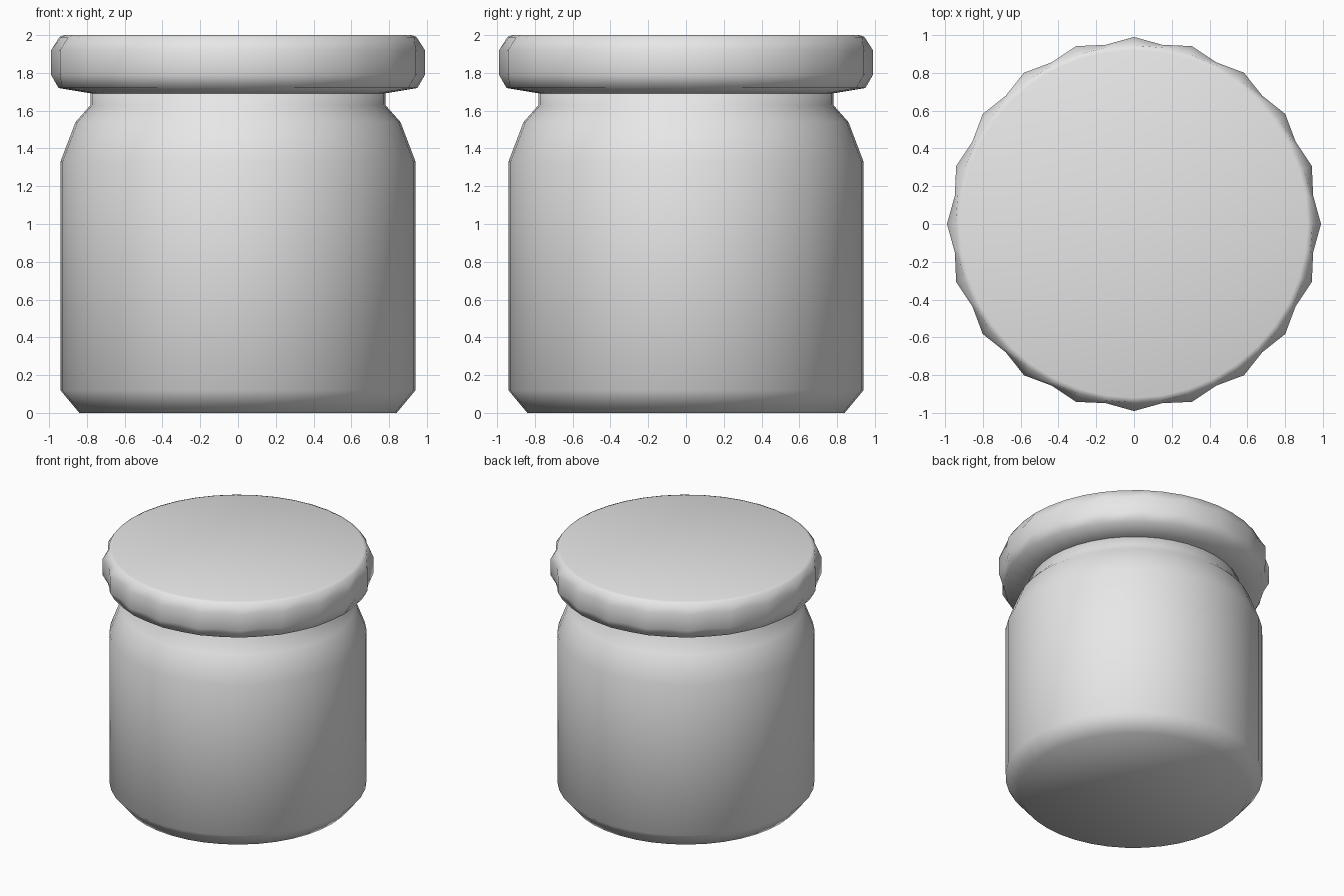
import bpy, bmesh, math

cube = bpy.data.objects.get("Cube")
if cube:
    bpy.data.objects.remove(cube)

SEGMENTS = 40


def make_material(name, color):
    mat = bpy.data.materials.new(name)
    mat.use_nodes = True
    mat.diffuse_color = color
    mat.node_tree.nodes["Principled BSDF"].inputs["Base Color"].default_value = color
    return mat


def lathe(name, profile, mat):
    """Revolve (peak radius, valley radius, height) rings and cap both ends."""
    bm = bmesh.new()
    rings = []
    for peak, valley, z in profile:
        ring = []
        for i in range(SEGMENTS):
            a = math.tau * i / SEGMENTS
            r = valley if i % 2 else peak
            ring.append(bm.verts.new((r * math.cos(a), r * math.sin(a), z)))
        rings.append(ring)
    for low, high in zip(rings, rings[1:]):
        for i in range(SEGMENTS):
            j = (i + 1) % SEGMENTS
            bm.faces.new((low[i], low[j], high[j], high[i]))
    bm.faces.new(rings[0][::-1])
    bm.faces.new(rings[-1])
    for f in bm.faces:
        f.smooth = True
    mesh = bpy.data.meshes.new(name)
    bm.to_mesh(mesh)
    bm.free()
    mesh.materials.append(mat)
    obj = bpy.data.objects.new(name, mesh)
    bpy.context.collection.objects.link(obj)
    return obj


grey = make_material("light grey", (0.8, 0.8, 0.8, 1))

# Jar: chamfered foot, straight wall, sloping shoulder and short neck
jar_profile = [(0.84, 0), (0.94, 0.12), (0.94, 1.33), (0.86, 1.54),
               (0.78, 1.63), (0.78, 1.72)]
lathe("jar_body", [(r, r, z) for r, z in jar_profile], grey)

# Lid: crimped rim with a flat top
lathe("lid", [(0.77, 0.77, 1.69), (0.95, 0.945, 1.72), (0.99, 0.96, 1.79),
              (0.99, 0.96, 1.92), (0.945, 0.945, 1.99), (0.92, 0.92, 2.0)], grey)
